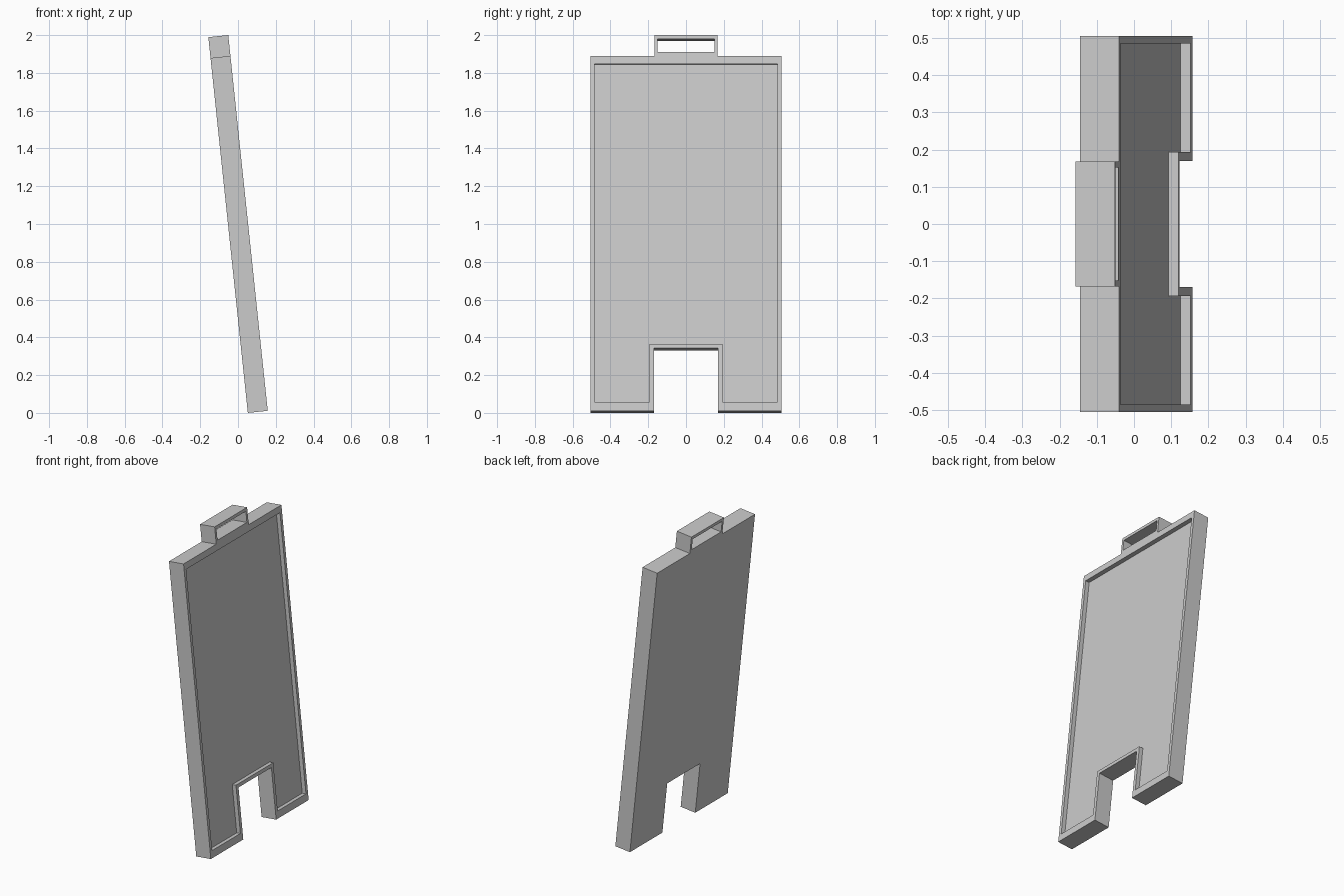
import bpy, bmesh, math

if "Cube" in bpy.data.objects:
    bpy.data.objects.remove(bpy.data.objects["Cube"])

TILT = math.radians(6)
DEPTH = 0.106      # board thickness
RECESS = 0.027     # depth of the sunken front panel


def loft(name, loops, ring=False):
    """Bridge successive (profile, x) loops; cap the ends, or join them into a ring."""
    bm = bmesh.new()
    rows = [[bm.verts.new((x, y, z)) for y, z in prof] for prof, x in loops]
    pairs = list(zip(rows, rows[1:]))
    if ring:
        pairs.append((rows[-1], rows[0]))
    else:
        bm.faces.new(rows[0])
        bm.faces.new(rows[-1])
    for a, b in pairs:
        for i in range(len(a)):
            j = (i + 1) % len(a)
            bm.faces.new((a[i], a[j], b[j], b[i]))
    bmesh.ops.recalc_face_normals(bm, faces=bm.faces)
    me = bpy.data.meshes.new(name)
    bm.to_mesh(me)
    bm.free()
    ob = bpy.data.objects.new(name, me)
    bpy.context.collection.objects.link(ob)
    # lean the part backwards about its rear bottom edge
    ob.rotation_euler = (0, -TILT, 0)
    ob.location = (0.052, 0, 0)
    return ob


def notched(half_w, bottom, top, notch_w, notch_top):
    """Symmetric board outline with a rectangular notch at the bottom."""
    right = [(notch_w, notch_top), (notch_w, bottom), (half_w, bottom), (half_w, top)]
    return right + [(-y, z) for y, z in reversed(right)]


def rect(half_w, bottom, top):
    return [(-half_w, bottom), (half_w, bottom), (half_w, top), (-half_w, top)]


# board with raised rim around the sunken front panel
outer = notched(0.506, 0.0, 1.889, 0.17, 0.333)
inner = notched(0.485, 0.047, 1.847, 0.193, 0.356)
loft("board", [(outer, 0), (outer, DEPTH), (inner, DEPTH), (inner, DEPTH - RECESS)])

# carrying handle: rectangular ring on the top edge
grip_out = rect(0.168, 1.889, 2.0)
grip_in = rect(0.152, 1.909, 1.98)
loft("handle", [(grip_out, 0), (grip_out, DEPTH), (grip_in, DEPTH), (grip_in, 0)], ring=True)
